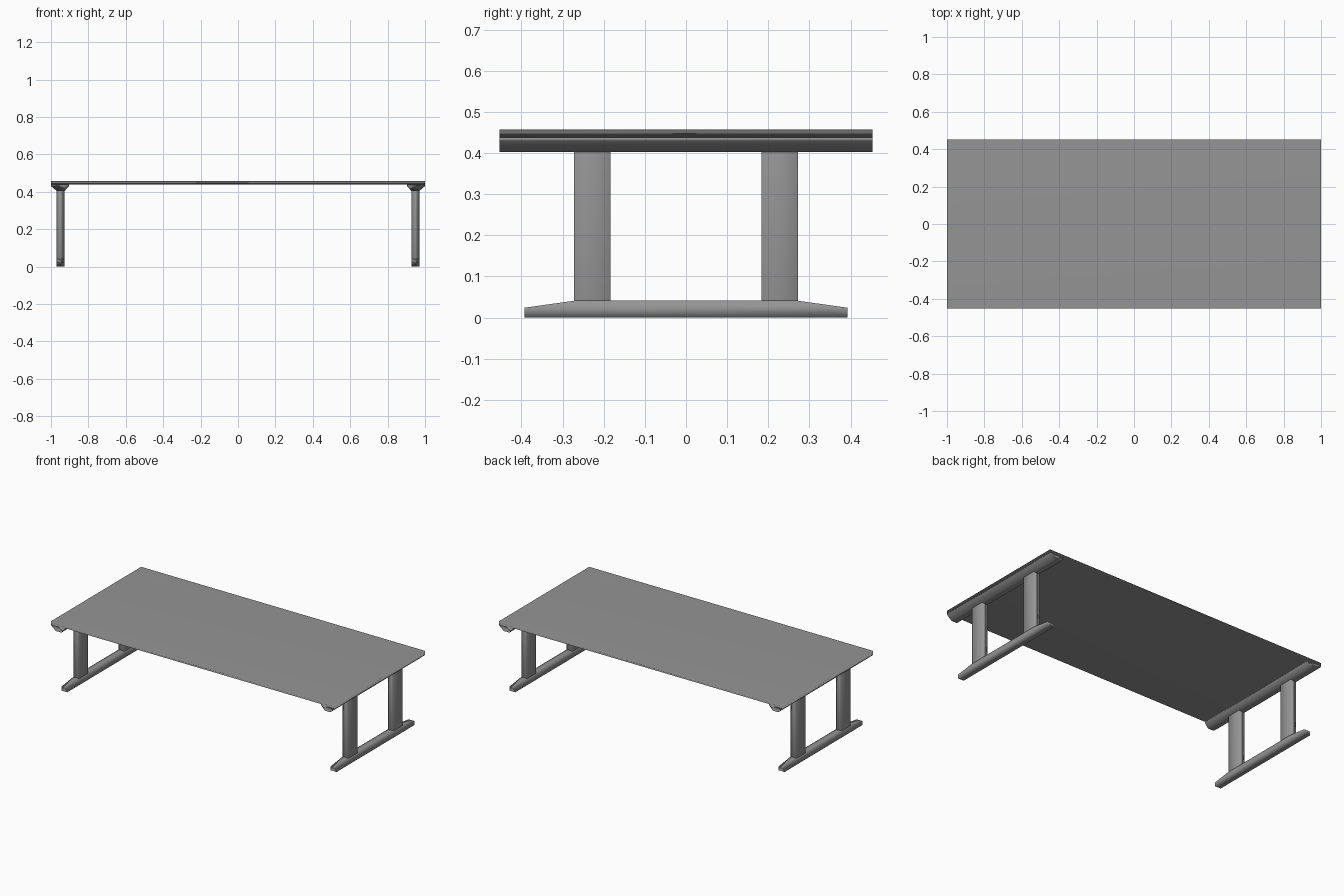
import bpy, bmesh
from mathutils import Vector

if "Cube" in bpy.data.objects:
    bpy.data.objects.remove(bpy.data.objects["Cube"])

# Dark grey finish shared by all parts
grey = bpy.data.materials.new("dark_grey")
grey.diffuse_color = (0.3, 0.3, 0.3, 1)
grey.use_nodes = True
grey.node_tree.nodes["Principled BSDF"].inputs["Base Color"].default_value = grey.diffuse_color


def prism(name, points, axis, lo, hi):
    """Extrude a closed profile along x (points are y,z) or y (points are x,z)."""
    def place(p, d):
        return (d, p[0], p[1]) if axis == 'x' else (p[0], d, p[1])
    step = Vector(place((0, 0), hi - lo))
    bm = bmesh.new()
    face = bm.faces.new([bm.verts.new(place(p, lo)) for p in points])
    ext = bmesh.ops.extrude_face_region(bm, geom=[face])
    verts = [v for v in ext['geom'] if isinstance(v, bmesh.types.BMVert)]
    bmesh.ops.translate(bm, verts=verts, vec=step)
    bmesh.ops.recalc_face_normals(bm, faces=bm.faces)
    for f in bm.faces:
        f.smooth = True
    mesh = bpy.data.meshes.new(name)
    bm.to_mesh(mesh)
    bm.free()
    mesh.materials.append(grey)
    obj = bpy.data.objects.new(name, mesh)
    bpy.context.collection.objects.link(obj)
    # Soft shading across edges, with large faces kept even
    obj.modifiers.new("soft_shading", 'WEIGHTED_NORMAL').mode = 'FACE_AREA'
    return obj


def rect(a0, a1, z0, z1):
    return [(a0, z0), (a1, z0), (a1, z1), (a0, z1)]


HALF_W = 0.453
LEG_IN, LEG_OUT = 0.928, 0.97

# Thin table top
prism("table_top", rect(-1, 1, 0.438, 0.457), 'y', -HALF_W, HALF_W)

for s, side in ((-1, "left"), (1, "right")):
    # Tapered cross beam under each end
    beam = [(1.0, 0.438), (1.0, 0.43), (0.968, 0.403), (0.928, 0.403),
            (0.903, 0.43), (0.903, 0.438)]
    prism(side + "_beam", [(s * x, z) for x, z in beam], 'y', -HALF_W, HALF_W)

    # Foot rail with sloping toes
    foot = [(-0.393, 0), (0.393, 0), (0.393, 0.024), (0.272, 0.041),
            (-0.272, 0.041), (-0.393, 0.024)]
    prism(side + "_foot", foot, 'x', *sorted((s * LEG_IN, s * LEG_OUT)))

    # Two upright legs
    for t, end in ((-1, "front"), (1, "back")):
        y0, y1 = sorted((t * 0.183, t * 0.272))
        prism(f"{side}_{end}_leg", rect(y0, y1, 0.041, 0.403), 'x',
              *sorted((s * LEG_IN, s * LEG_OUT)))
